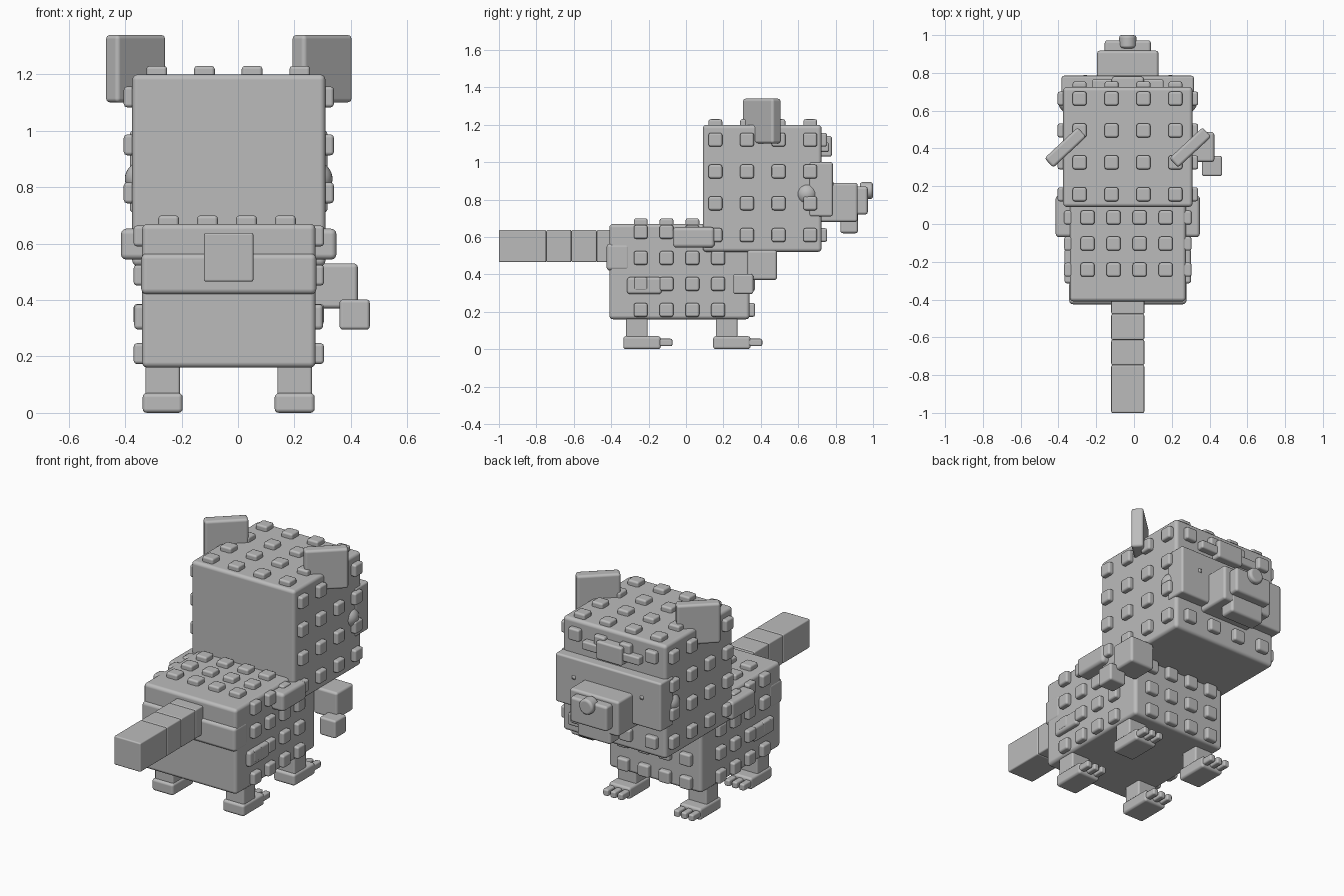
import bpy, bmesh
from math import radians
from mathutils import Matrix, Vector

cube = bpy.data.objects.get("Cube")
if cube:
    bpy.data.objects.remove(cube, do_unlink=True)

grey = bpy.data.materials.new("plain grey")
grey.use_nodes = True
grey.diffuse_color = (0.5, 0.5, 0.5, 1)
grey.node_tree.nodes["Principled BSDF"].inputs["Base Color"].default_value = (0.5, 0.5, 0.5, 1)

MID = -0.033  # centre line of the animal


def finish(name, bm, bevel, segments=3):
    """Turn a bmesh into a softly bevelled object."""
    mesh = bpy.data.meshes.new(name)
    bm.to_mesh(mesh)
    bm.free()
    mesh.materials.append(grey)
    for p in mesh.polygons:
        p.use_smooth = True
    obj = bpy.data.objects.new(name, mesh)
    bpy.context.collection.objects.link(obj)
    if bevel:
        mod = obj.modifiers.new("Soft edges", 'BEVEL')
        mod.width = bevel
        mod.segments = segments
        mod.limit_method = 'ANGLE'
        mod.harden_normals = True
    return obj


def add_box(bm, x, y, z):
    """Add a box given (low, high) on each axis."""
    size = (x[1] - x[0], y[1] - y[0], z[1] - z[0])
    centre = Vector((sum(x), sum(y), sum(z))) / 2
    bmesh.ops.create_cube(bm, size=1, matrix=Matrix.Translation(centre) @ Matrix.Diagonal((*size, 1)))


def box(name, x, y, z, bevel=0.015):
    bm = bmesh.new()
    add_box(bm, x, y, z)
    return finish(name, bm, bevel)


def centred(width, offset=0):
    """Low and high x for a part on the centre line, or offset from it."""
    return (MID + offset - width / 2, MID + offset + width / 2)


def studs(name, x, y, z, xs, ys, zs, rise=0.03):
    """Rows of studs on the top, both sides and face side of a block."""
    bm = bmesh.new()
    h = 0.037

    def span(c):
        return (c - h, c + h)
    for i in range(4):
        for j in range(4):
            add_box(bm, span(xs[i]), span(ys[j]), (z[1] - h, z[1] + rise))
            add_box(bm, (x[1] - h, x[1] + rise), span(ys[i]), span(zs[j]))
            add_box(bm, (x[0] - rise, x[0] + h), span(ys[i]), span(zs[j]))
            add_box(bm, span(xs[i]), (y[1] - h, y[1] + rise), span(zs[j]))
    return finish(name, bm, 0.012, 2)


def steps(start, step):
    return [start + step * i for i in range(4)]


# Body with its raised band at the tail end
body = ((-0.34, 0.275), (-0.41, 0.34), (0.16, 0.67))
box("body", *body, bevel=0.02)
studs("body_studs", *body, steps(-0.246, 0.138), steps(-0.242, 0.138), steps(0.21, 0.139))
box("rump_band", (-0.343, 0.278), (-0.425, -0.3), (0.42, 0.565), 0.02)

# Head
head = ((-0.375, 0.31), (0.09, 0.725), (0.52, 1.2))
box("head", *head, bevel=0.02)
studs("head_studs", *head, steps(-0.288, 0.169), steps(0.157, 0.169), steps(0.61, 0.17))

# Face: mask, muzzle, jaw and brow
box("mask", centred(0.7), (0.66, 0.785), (0.71, 1.0), 0.012)
box("snout", centred(0.325), (0.7, 0.918), (0.68, 0.89), 0.015)
box("muzzle", centred(0.245), (0.8, 0.972), (0.72, 0.87), 0.015)
box("jaw", centred(0.22), (0.825, 0.92), (0.62, 0.75), 0.015)
box("brow", centred(0.17), (0.7, 0.78), (1.03, 1.14), 0.012)
box("brow_wings", centred(0.38), (0.7, 0.765), (1.055, 1.105), 0.01)

# Round nose
bm = bmesh.new()
bmesh.ops.create_cone(bm, cap_ends=True, segments=32, radius1=0.046, radius2=0.046, depth=0.07,
                      matrix=Matrix.Translation((MID, 0.965, 0.848)) @ Matrix.Rotation(radians(90), 4, 'X'))
finish("nose", bm, 0.015)

# Ears, both turned the same way
for side, x in (("right", -0.363), ("left", 0.298)):
    ear = box(side + "_ear", (-0.12, 0.12), (-0.034, 0.034), (-0.12, 0.12), 0.015)
    ear.location = (x, 0.405, 1.22)
    ear.rotation_euler.z = radians(43)

for side, s in (("right", -1), ("left", 1)):
    # Cheek balls and small eyes
    bm = bmesh.new()
    bmesh.ops.create_uvsphere(bm, u_segments=32, v_segments=16, radius=0.06,
                              matrix=Matrix.Translation((MID + s * 0.308, 0.647, 0.83)))
    finish(side + "_cheek", bm, 0)
    box(side + "_eye", centred(0.018, s * 0.225), (0.77, 0.789), (0.875, 0.895), 0)
    # Shoulder and hip pads
    box(side + "_shoulder", centred(0.12, s * 0.322), (-0.07, 0.153), (0.543, 0.653), 0.02)
    box(side + "_hip", centred(0.08, s * 0.295), (-0.315, -0.13), (0.295, 0.385), 0.015)
    # Legs, feet and toes
    for end, y in (("rear", -0.335), ("front", 0.145)):
        name = end + "_" + side
        box(name + "_leg", centred(0.123, s * 0.234), (y + 0.015, y + 0.13), (0.03, 0.2), 0.01)
        box(name + "_foot", centred(0.142, s * 0.234), (y, y + 0.2), (0, 0.07), 0.015)
        bm = bmesh.new()
        for t in (-1, 0, 1):
            add_box(bm, centred(0.036, s * 0.234 + t * 0.048), (y + 0.15, y + 0.263), (0.016, 0.056))
        finish(name + "_toes", bm, 0.01, 2)

# Loose paw blocks on one side
box("upper_paw_block", (0.267, 0.425), (0.328, 0.487), (0.37, 0.53), 0.015)
box("lower_paw_block", (0.36, 0.467), (0.253, 0.36), (0.295, 0.402), 0.012)

# Tail in segments
for i, (a, b) in enumerate(((-1.0, -0.747), (-0.747, -0.613), (-0.613, -0.477), (-0.477, -0.38))):
    box("tail_segment_%d" % (i + 1), centred(0.175), (a, b), (0.465, 0.638), 0.008)
